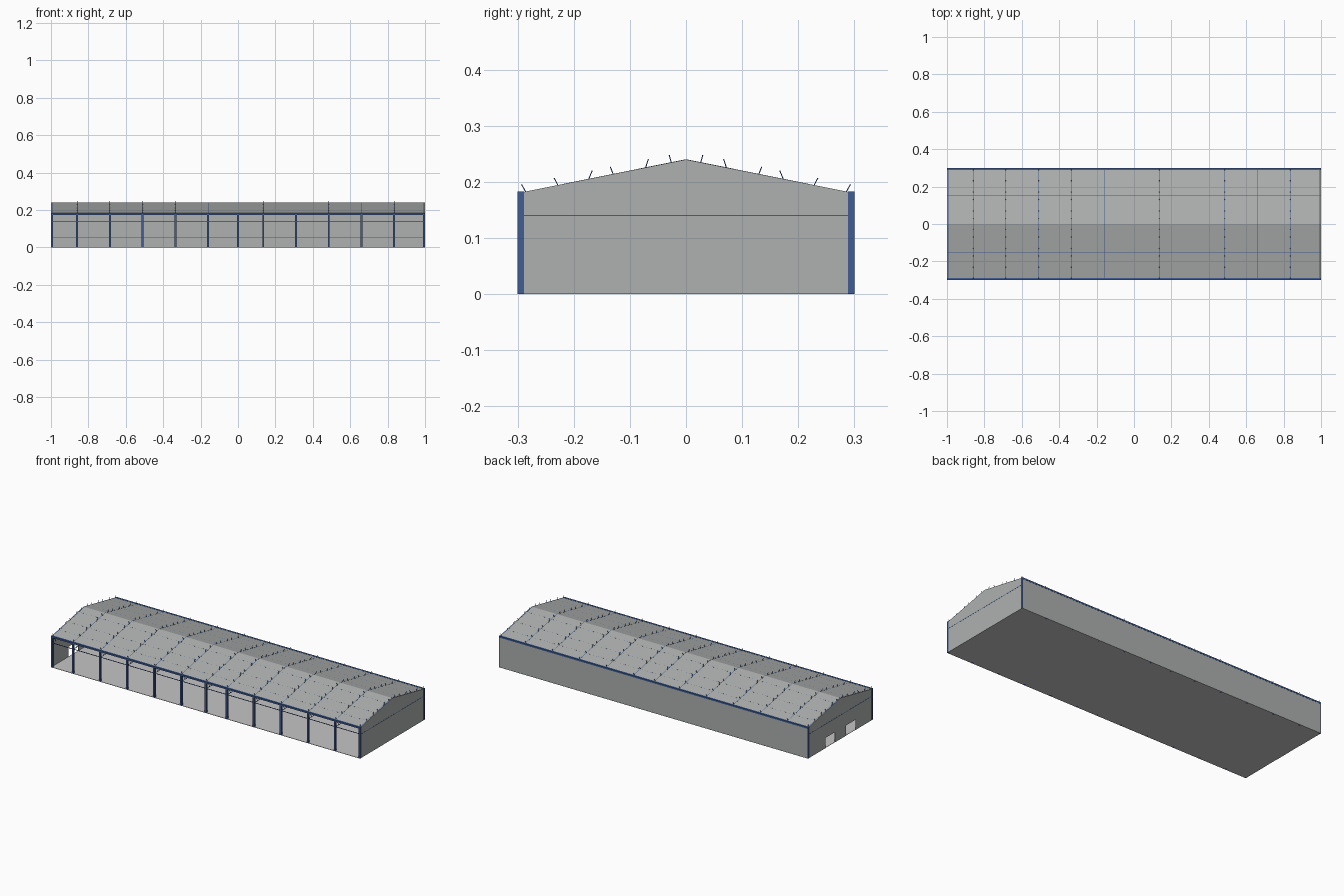
import bpy, bmesh
from mathutils import Vector

if "Cube" in bpy.data.objects:
    bpy.data.objects.remove(bpy.data.objects["Cube"])

def material(name, rgb):
    m = bpy.data.materials.new(name)
    m.diffuse_color = (*rgb, 1)
    m.use_nodes = True
    m.node_tree.nodes["Principled BSDF"].inputs["Base Color"].default_value = m.diffuse_color
    return m

SHEET = material("grey cladding", (0.42, 0.44, 0.43))
FLOOR = material("pale concrete", (0.56, 0.56, 0.56))
BLUE = material("blue steel", (0.05, 0.11, 0.29))

EAVE, RIDGE, TIE = 0.18, 0.24, 0.14
FRAMES = [-0.994, -0.86, -0.685, -0.51, -0.335, -0.16, 0, 0.135, 0.31, 0.485, 0.66, 0.835, 0.994]

def roof_z(y):
    return RIDGE - (RIDGE - EAVE) * abs(y) / 0.3

def finish(bm, name, mat):
    bmesh.ops.recalc_face_normals(bm, faces=bm.faces)
    me = bpy.data.meshes.new(name)
    bm.to_mesh(me)
    bm.free()
    me.materials.append(mat)
    ob = bpy.data.objects.new(name, me)
    bpy.context.collection.objects.link(ob)
    return ob

def add_box(bm, lo, hi):
    r = bmesh.ops.create_cube(bm, size=1)
    for v in r["verts"]:
        v.co = [lo[i] if v.co[i] < 0 else hi[i] for i in range(3)]

def add_bar(bm, a, b, w):
    """Square bar between two points."""
    a, b = Vector(a), Vector(b)
    d = b - a
    q = d.to_track_quat('Z', 'Y')
    for v in bmesh.ops.create_cube(bm, size=1)["verts"]:
        v.co = (a + b) / 2 + q @ Vector((v.co.x * w, v.co.y * w, v.co.z * d.length))

def add_prism(bm, profile, x0, x1):
    """Extrude a (y, z) outline along x."""
    f = bm.faces.new([bm.verts.new((x0, y, z)) for y, z in profile])
    g = bmesh.ops.extrude_face_region(bm, geom=[f])
    bmesh.ops.translate(bm, vec=(x1 - x0, 0, 0),
                        verts=[v for v in g["geom"] if isinstance(v, bmesh.types.BMVert)])

# floor slab
bm = bmesh.new()
add_box(bm, (-0.998, -0.3, 0), (0.998, 0.3, 0.002))
finish(bm, "floor", FLOOR)

# back wall
bm = bmesh.new()
add_box(bm, (-0.998, 0.2975, 0), (0.998, 0.2995, EAVE - 0.004))
finish(bm, "back_wall", SHEET)

# right gable wall
bm = bmesh.new()
add_prism(bm, [(-0.299, 0), (0.299, 0), (0.299, EAVE), (0, RIDGE), (-0.299, EAVE)], 0.997, 0.999)
finish(bm, "right_gable_wall", SHEET)

# left gable wall with two doorways
D0, D1, DH = 0.05, 0.14, 0.06
bm = bmesh.new()
add_prism(bm, [(-0.299, 0), (-D1, 0), (-D1, DH), (-D0, DH), (-D0, 0), (D0, 0), (D0, DH),
               (D1, DH), (D1, 0), (0.299, 0), (0.299, EAVE), (0, RIDGE), (-0.299, EAVE)],
          -0.999, -0.997)
finish(bm, "left_gable_wall", SHEET)

# roof sheets, both slopes
bm = bmesh.new()
t = 0.0015
add_prism(bm, [(-0.3, EAVE), (0, RIDGE), (0.3, EAVE), (0.3, EAVE - t), (0, RIDGE - t), (-0.3, EAVE - t)],
          -0.999, 0.999)
finish(bm, "roof", SHEET)

# columns
bm = bmesh.new()
for x in FRAMES:
    for s in (-1, 1):
        ys = sorted((s * 0.288, s * (0.3 if s < 0 else 0.297)))
        add_box(bm, (x - 0.005, ys[0], 0), (x + 0.005, ys[1], EAVE - 0.005))
for x in (-0.9975, 0.9975):      # flanges showing at the four corners
    for s in (-1, 1):
        ys = sorted((s * 0.289, s * 0.3))
        add_box(bm, (x - 0.0025, ys[0], 0), (x + 0.0025, ys[1], EAVE))
finish(bm, "columns", BLUE)

# eave beams
bm = bmesh.new()
for s in (-1, 1):
    ys = sorted((s * 0.289, s * 0.3005))
    add_box(bm, (-1, ys[0], EAVE - 0.006), (1, ys[1], EAVE + 0.003))
finish(bm, "eave_beams", BLUE)

# roof trusses: rafters, bottom chord and web bars that poke through the sheets
bm = bmesh.new()
w = 0.0022
for x in FRAMES:
    xo = x * 1.0045 if abs(x) > 0.99 else x
    add_bar(bm, (xo, -0.29, TIE), (xo, 0.29, TIE), w)
    for s in (-1, 1):
        add_bar(bm, (x, s * 0.298, EAVE - 0.0007), (x, 0, RIDGE - 0.0007), w)
        webs = [(0, 0.03), (0.1, 0.067), (0.1, 0.135), (0.2, 0.167), (0.2, 0.235), (0.262, 0.293)]
        for yb, yt in webs:
            add_bar(bm, (x, s * yb, TIE), (x, s * yt, roof_z(yt) + 0.014), w * 0.8)
finish(bm, "roof_trusses", BLUE)

# purlins under the roof and girts along the sides
bm = bmesh.new()
for s in (-1, 1):
    for y in (0.05, 0.15, 0.23):
        add_bar(bm, (-0.998, s * y, roof_z(y) - 0.0012), (0.998, s * y, roof_z(y) - 0.0012), w)
    add_bar(bm, (-0.998, s * 0.292, TIE), (0.998, s * 0.292, TIE), w * 1.3)
add_bar(bm, (-0.998, 0.2965, 0.055), (0.998, 0.2965, 0.055), w)
finish(bm, "purlins_and_girts", BLUE)
